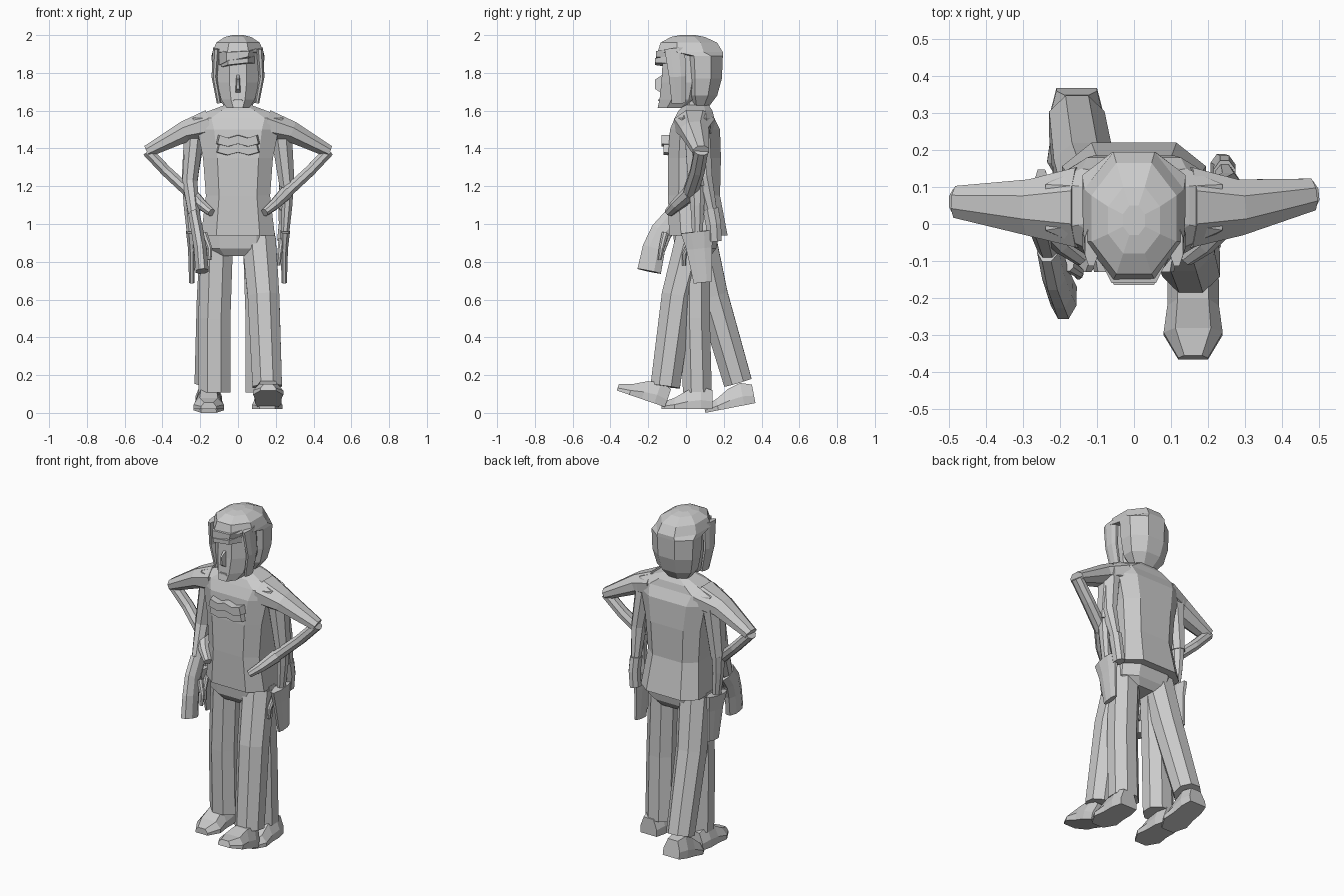
import bpy, bmesh, math
from mathutils import Vector, Matrix

cube = bpy.data.objects.get("Cube")
if cube:
    bpy.data.objects.remove(cube)

grey = bpy.data.materials.new("plain grey")
grey.use_nodes = True
grey.diffuse_color = (.6, .6, .6, 1)
grey.node_tree.nodes["Principled BSDF"].inputs["Base Color"].default_value = grey.diffuse_color


def build(name, rings, matrix=Matrix.Identity(4)):
    """Join equal rings of points into one closed flat-shaded part."""
    bm = bmesh.new()
    rows = [[bm.verts.new(point) for point in ring] for ring in rings]
    count = len(rows[0])
    for lower, upper in zip(rows, rows[1:]):
        for i in range(count):
            j = (i + 1) % count
            bm.faces.new((lower[i], lower[j], upper[j], upper[i]))
    bm.faces.new(rows[0])
    bm.faces.new(rows[-1])
    bm.transform(matrix)
    bmesh.ops.recalc_face_normals(bm, faces=bm.faces)
    mesh = bpy.data.meshes.new(name)
    bm.to_mesh(mesh)
    bm.free()
    mesh.materials.append(grey)
    part = bpy.data.objects.new(name, mesh)
    bpy.context.collection.objects.link(part)


def octagon(power=1):
    """Eight points with flats to the front and sides; a low power squares it."""
    reach = 1 / math.cos(math.pi / 8)
    points = []
    for i in range(8):
        angle = math.tau * (i + .5) / 8
        pair = (reach * math.cos(angle), reach * math.sin(angle))
        points.append([math.copysign(abs(value) ** power, value) for value in pair])
    return points


def limb(name, joints, start, end, flat=1, side=1):
    """Tube through joints, tapering from start to end; flat deepens it in y."""
    points = [Vector((x * side, y, z)) for x, y, z in joints]
    last = len(points) - 1
    rings = []
    for k, point in enumerate(points):
        along = (points[min(k + 1, last)] - points[max(k - 1, 0)]).normalized()
        across = along.cross(Vector((0, 1, 0))).normalized()
        deep = across.cross(along) * flat
        width = start + (end - start) * k / last
        rings.append([point + (across * c + deep * s) * width for c, s in octagon()])
    build(name, rings)


def stack(name, levels, power=1):
    """Level slices, each given as height, half width, front and back."""
    rings = []
    for z, width, front, back in levels:
        middle, depth = (front + back) / 2, (back - front) / 2
        rings.append([(width * c, middle + depth * s, z) for c, s in octagon(power)])
    build(name, rings)


def plate(name, outline, back, front, shrink=.9):
    """Outline in x and z, drawn forward to a slightly smaller copy."""
    middle = sum((Vector(point) for point in outline), Vector((0, 0))) / len(outline)
    small = [middle + (Vector(point) - middle) * shrink for point in outline]
    build(name, [[(x, back, z) for x, z in outline], [(x, front, z) for x, z in small]])


def shoe(name, x, y, z, tilt=0):
    """Shoe from heel to toe on a flat sole, tipped by tilt degrees."""
    rings = []
    for along, width, height in ((.12, .055, .1), (.06, .07, .12), (-.01, .07, .1),
                                 (-.08, .08, .06), (-.15, .04, .035)):
        half = [(width, 0), (width, height * .4), (width * .6, height)]
        outline = half + [(-w, h) for w, h in reversed(half)]
        rings.append([(w, along, h) for w, h in outline])
    turn = Matrix.Rotation(math.radians(tilt), 4, 'X')
    build(name, rings, Matrix.Translation((x, y, z)) @ turn)


# Shirt with flared back hem, neck and hips
stack("shirt", [(.94, .195, -.09, .22), (1.15, .17, -.095, .18), (1.35, .185, -.095, .185),
                (1.5, .215, -.085, .18), (1.56, .24, -.06, .15), (1.6, .15, -.04, .14),
                (1.63, .07, -.01, .12)], power=.6)
stack("neck", [(1.56, .065, -.02, .11), (1.68, .065, -.02, .11)])
stack("hips", [(.83, .13, -.03, .13), (.87, .18, -.06, .16), (.97, .18, -.07, .18)], power=.7)

# Raised wavy chest badge in two touching halves
for word, z, front in (("lower", 1.395, -.12), ("upper", 1.44, -.13)):
    ripple = [(i * .03, z + .008 * math.cos(i * math.pi / 2)) for i in range(-4, 5)]
    bottom = [(x, h - .025) for x, h in ripple]
    top = [(x * .9, h + .025) for x, h in reversed(ripple)]
    plate("badge_" + word, bottom + top, -.07, front)

# Head with overhanging hair and facial features
stack("face", [(1.615, .06, -.15, .02), (1.66, .09, -.14, .08), (1.75, .11, -.13, .1),
               (1.93, .11, -.12, .1)])
stack("hair", [(1.62, .07, .03, .12), (1.68, .115, 0, .165), (1.77, .135, -.01, .19),
               (1.89, .14, -.02, .195), (1.91, .135, -.15, .195), (1.96, .115, -.135, .165),
               (1.99, .07, -.08, .1), (2, .03, -.03, .05)])
plate("fringe", [(-.1, 1.84), (.09, 1.88), (.1, 1.93), (-.1, 1.92)], -.08, -.16, .6)
plate("brow", [(-.09, 1.83), (.09, 1.85), (.09, 1.89), (-.09, 1.87)], -.09, -.165, .6)
plate("nose", [(-.02, 1.68), (.02, 1.68), (.01, 1.8), (-.01, 1.8)], -.11, -.165, .4)
plate("mouth", [(-.03, 1.65), (.03, 1.65), (.02, 1.66), (-.02, 1.66)], -.12, -.148)

# Mirrored parts: hair locks, bent arms, hanging arms and standing legs
shoulder = (.225, .06, 1.52)
for side, word in ((1, "left_"), (-1, "right_")):
    limb(word + "side_lock", [(.115, -.06, 1.93), (.125, -.045, 1.78), (.1, -.04, 1.64)],
         .018, .012, flat=3, side=side)

    bent_elbow = (.48, .07 + .01 * side, 1.385)
    hip_wrist = (.25, .02, 1.16)
    limb(word + "bent_upper_arm", [(.15, .045, 1.525), (.28, .045, 1.49), bent_elbow],
         .08, .032, flat=1.35, side=side)
    limb(word + "bent_forearm", [bent_elbow, (.38, .06, 1.28), hip_wrist],
         .028, .03, flat=1.3, side=side)
    limb(word + "hip_hand", [hip_wrist, (.19, -.05, 1.1), (.14, -.09, 1.06)],
         .035, .02, flat=1.2, side=side)

    hanging_elbow = (.26, .06, 1.2)
    hanging_wrist = (.25, .06, .96)
    limb(word + "hanging_sleeve", [shoulder, hanging_elbow], .058, .04, flat=1.2, side=side)
    limb(word + "hanging_forearm", [hanging_elbow, (.26, .06, 1.1), hanging_wrist],
         .034, .022, flat=1.3, side=side)
    limb(word + "hanging_hand", [hanging_wrist, (.245, .07, .87), (.245, .09, .69)],
         .025, .014, flat=3.5, side=side)
    limb(word + "hanging_thumb", [(.23, .03, .92), (.22, -.01, .84), (.215, -.01, .78)],
         .015, .01, side=side)

    limb(word + "standing_leg", [(.11, .05, .95), (.125, .05, .5), (.125, .06, .11)],
         .085, .085, flat=.9, side=side)
    shoe(word + "standing_shoe", .155 * side, .02, .02)

# Swinging arms: right one forward, left one back
forward_wrist = (.23, -.06, 1.04)
limb("forward_arm", [shoulder, (.255, .03, 1.22), forward_wrist], .05, .03, flat=1.3, side=-1)
limb("forward_hand", [forward_wrist, (.215, -.13, .96), (.2, -.17, .87), (.19, -.195, .75)],
     .03, .035, flat=1.8, side=-1)
limb("forward_thumb", [(.18, -.11, .95), (.15, -.13, .87), (.15, -.14, .81)],
     .018, .01, side=-1)
back_wrist = (.245, .13, 1.08)
limb("back_arm", [shoulder, (.255, .09, 1.25), back_wrist], .05, .025, flat=1.3)
limb("back_hand", [back_wrist, (.245, .145, 1), (.235, .15, .91)], .03, .028, flat=1.4)

# Walking legs: left one forward, right one back
limb("forward_leg", [(.11, .035, .92), (.135, -.045, .62), (.155, -.11, .14)], .09, .078)
limb("back_leg", [(.11, .07, .92), (.135, .14, .62), (.155, .275, .16)], .09, .075, side=-1)
shoe("forward_shoe", .16, -.225, .07, tilt=-19)
shoe("back_shoe", -.155, .25, .029, tilt=11)
